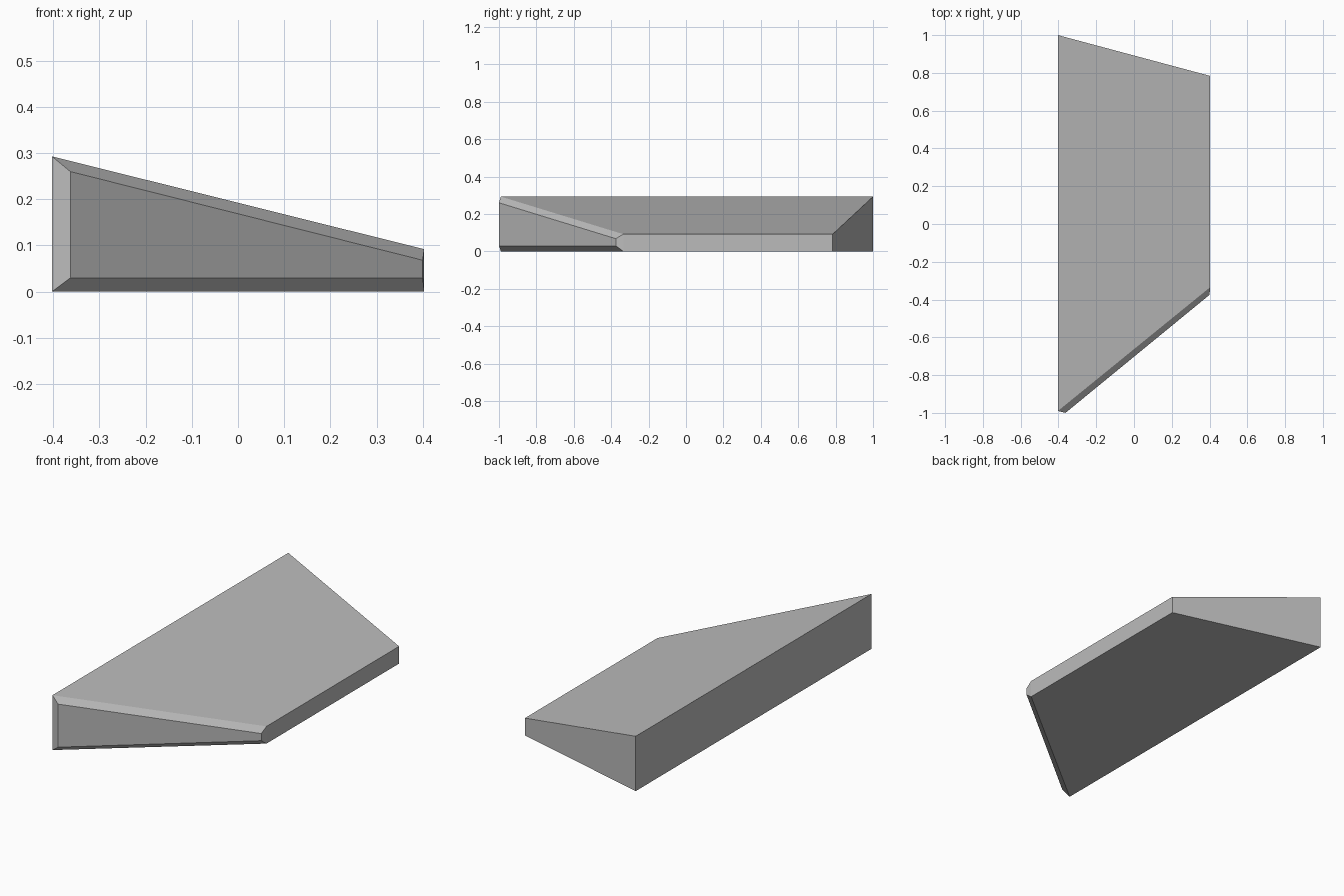
import bpy
import bmesh

cube = bpy.data.objects.get("Cube")
if cube:
    bpy.data.objects.remove(cube, do_unlink=True)

# Single plain grey
grey = bpy.data.materials.new("plain_grey")
grey.use_nodes = True
colour = (0.5, 0.5, 0.5, 1)
grey.diffuse_color = colour
grey.node_tree.nodes["Principled BSDF"].inputs["Base Color"].default_value = colour

HALF = 0.403
HIGH, LOW = 0.293, 0.092

bm = bmesh.new()

# Footprint, raised into a slab whose top slopes down to the left side (+x)
footprint = [(-HALF, -0.99), (HALF, -0.335), (HALF, 0.784), (-HALF, 1.0)]
base = bm.faces.new([bm.verts.new((x, y, 0)) for x, y in footprint])
raised = bmesh.ops.extrude_face_region(bm, geom=[base], use_keep_orig=True)["geom"]
for v in raised:
    if isinstance(v, bmesh.types.BMVert):
        v.co.z = HIGH if v.co.x < 0 else LOW
bmesh.ops.recalc_face_normals(bm, faces=bm.faces)

# Chamfered front end: inset the front face, then move it out
bm.normal_update()
front = min(bm.faces, key=lambda f: f.calc_center_median().y)
moved = bmesh.ops.extrude_discrete_faces(bm, faces=[front])["faces"][0]
for v in moved.verts:
    high = v.co.z > 0.01
    if v.co.x < 0:
        v.co = (-0.363, -1.0, 0.26 if high else 0.03)
    else:
        v.co = (0.4, -0.375, 0.068 if high else 0.03)
bmesh.ops.recalc_face_normals(bm, faces=bm.faces)

mesh = bpy.data.meshes.new("sloped_slab")
bm.to_mesh(mesh)
bm.free()
mesh.materials.append(grey)
slab = bpy.data.objects.new("sloped_slab", mesh)
bpy.context.collection.objects.link(slab)
